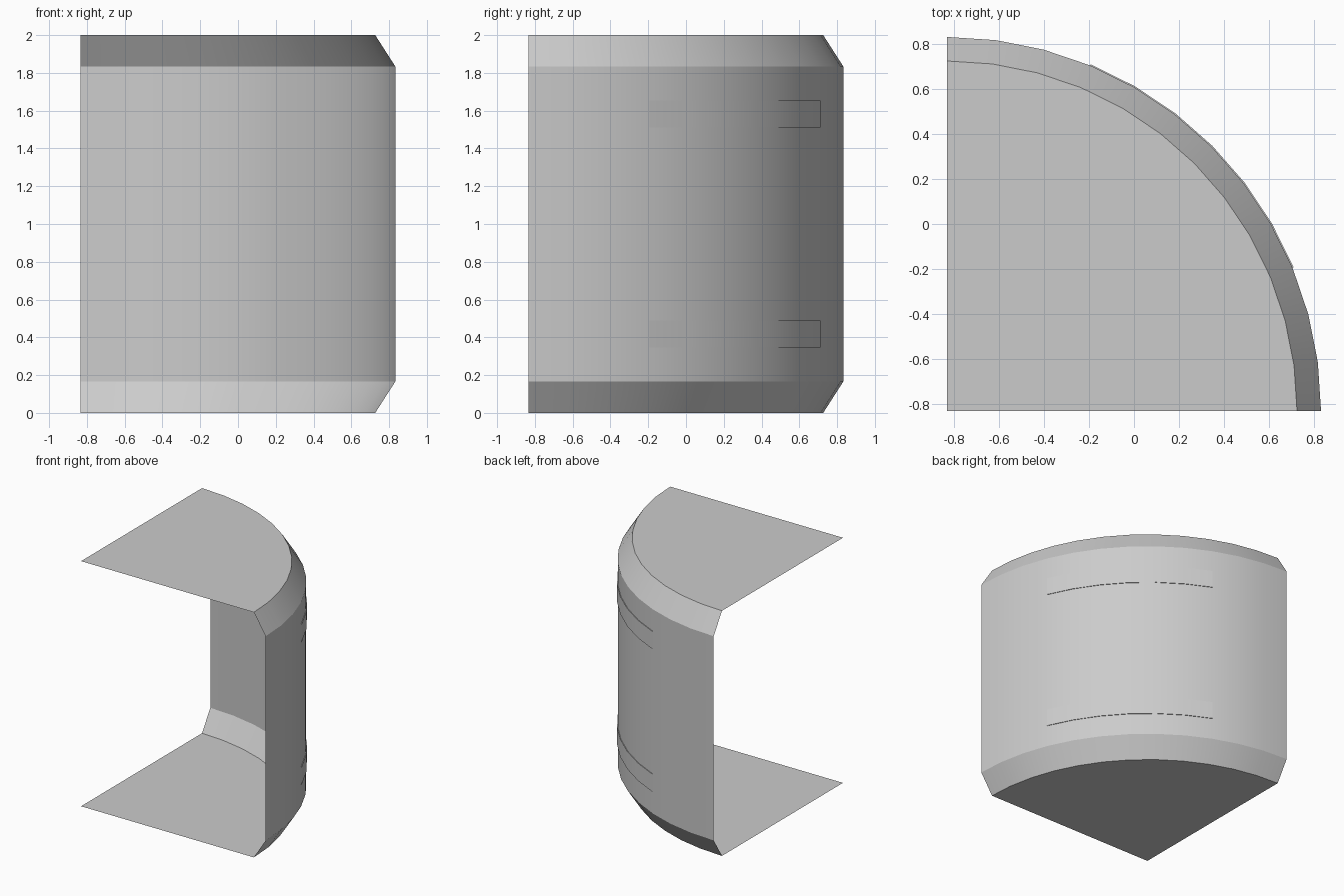
import bpy
import bmesh
from math import cos, sin, radians

if "Cube" in bpy.data.objects:
    bpy.data.objects.remove(bpy.data.objects["Cube"])

RADIUS = 1.667
RIM = 1.56
HALF = RADIUS / 2
HEIGHT = 2.0
CHAMFER = 0.167
STEP = 7.5

grey = bpy.data.materials.new("plain grey")
grey.use_nodes = True
colour = (0.6, 0.6, 0.6, 1)
grey.diffuse_color = colour
grey.node_tree.nodes["Principled BSDF"].inputs["Base Color"].default_value = colour


def finish(name, bm):
    mesh = bpy.data.meshes.new(name)
    bm.to_mesh(mesh)
    bm.free()
    mesh.materials.append(grey)
    obj = bpy.data.objects.new(name, mesh)
    bpy.context.collection.objects.link(obj)
    return obj


def point(radius, angle, z):
    a = radians(angle)
    return (radius * cos(a) - HALF, radius * sin(a) - HALF, z)


def sweep(name, profile, start=0, end=90):
    """Turn a (radius, height) profile about the corner axis."""
    bm = bmesh.new()
    count = round((end - start) / STEP)
    rows = [[bm.verts.new(point(r, start + i * STEP, z)) for r, z in profile]
            for i in range(count + 1)]
    for a, b in zip(rows, rows[1:]):
        for j in range(len(profile) - 1):
            bm.faces.new((a[j], b[j], b[j + 1], a[j + 1]))
    for face in bm.faces:
        face.smooth = True
    obj = finish(name, bm)
    bpy.ops.object.select_all(action="DESELECT")
    obj.select_set(True)
    bpy.context.view_layer.objects.active = obj
    bpy.ops.object.shade_smooth_by_angle(angle=radians(25))


def sector(name, z, facing_up):
    """Flat quarter disc closing one end of the shell."""
    bm = bmesh.new()
    verts = [bm.verts.new((-HALF, -HALF, z))]
    verts += [bm.verts.new(point(RIM, i * STEP, z)) for i in range(13)]
    bm.faces.new(verts if facing_up else verts[::-1])
    finish(name, bm)


# Curved wall with its sloping rims, open on the two straight sides
sweep("curved_wall", [(RIM, 0), (RADIUS, CHAMFER),
                      (RADIUS, HEIGHT - CHAMFER), (RIM, HEIGHT)])

# Flat ends
sector("top_panel", HEIGHT, True)
sector("bottom_panel", 0, False)

# Thin raised bands around the middle of the curve
for name, low in (("lower_band", 0.346), ("upper_band", 1.511)):
    high = low + 0.144
    sweep(name, [(RADIUS, low), (RADIUS + 0.005, low),
                 (RADIUS + 0.005, high), (RADIUS, high)], 22.5, 67.5)
